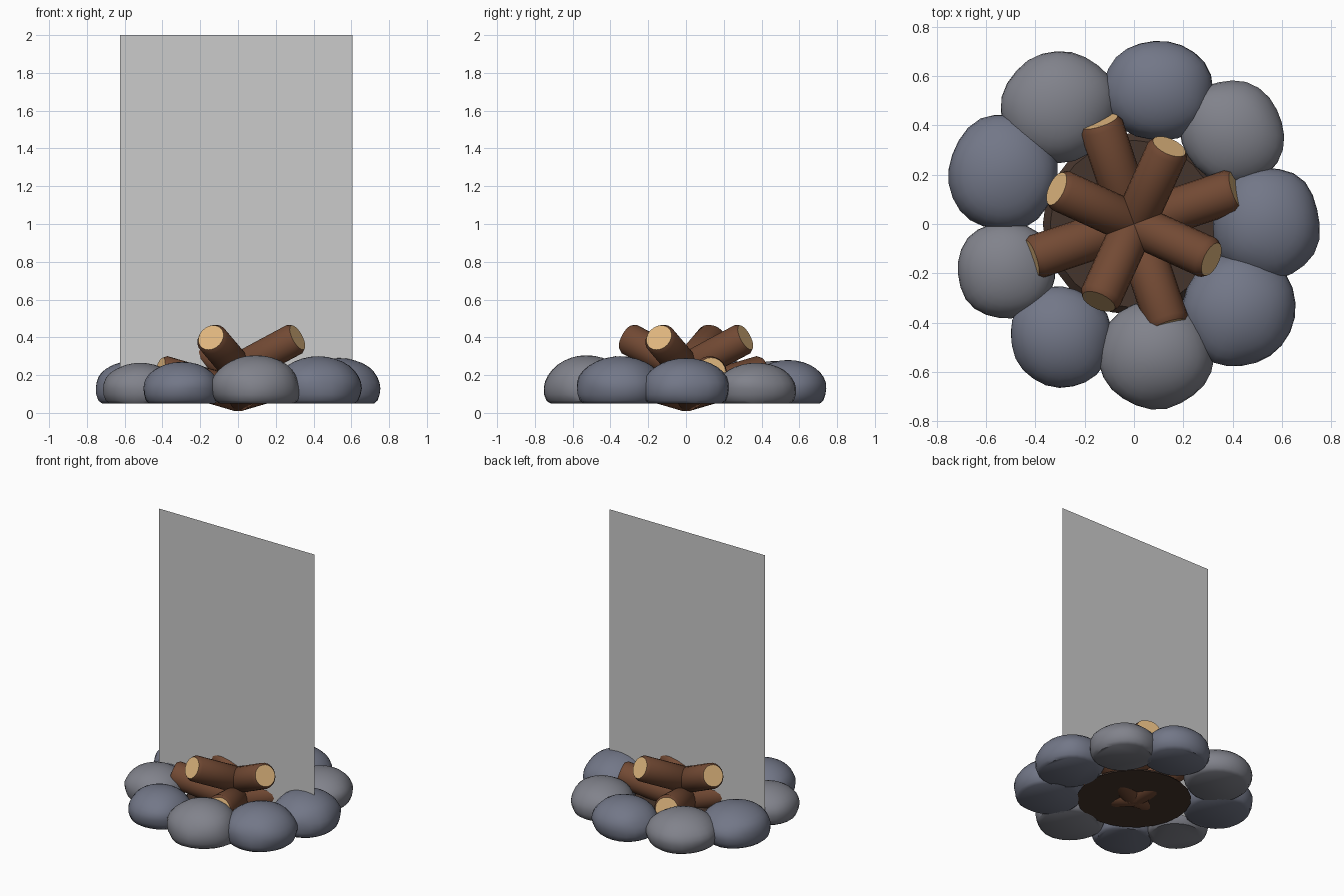
import bpy, bmesh, math, random
from mathutils import Matrix, Vector, noise

if "Cube" in bpy.data.objects:
    bpy.data.objects.remove(bpy.data.objects["Cube"])

random.seed(4)


def material(name, rgb):
    m = bpy.data.materials.new(name)
    m.diffuse_color = (*rgb, 1)
    m.use_nodes = True
    m.node_tree.nodes["Principled BSDF"].inputs["Base Color"].default_value = m.diffuse_color
    return m


STONE_BLUE = material("stone_blue", (0.17, 0.185, 0.245))
STONE_GREY = material("stone_grey", (0.22, 0.225, 0.26))
BARK = material("bark", (0.17, 0.068, 0.034))
WOOD = material("cut_wood", (0.74, 0.47, 0.21))
EARTH = material("earth", (0.06, 0.035, 0.025))


def make(name, bm, mats, smooth=40):
    me = bpy.data.meshes.new(name)
    bmesh.ops.recalc_face_normals(bm, faces=bm.faces)
    bm.to_mesh(me)
    bm.free()
    ob = bpy.data.objects.new(name, me)
    bpy.context.collection.objects.link(ob)
    for m in mats:
        me.materials.append(m)
    if smooth:
        bpy.ops.object.select_all(action='DESELECT')
        ob.select_set(True)
        bpy.context.view_layer.objects.active = ob
        bpy.ops.object.shade_smooth_by_angle(angle=math.radians(smooth))
    return ob


# Stones: rounded boulders with a flat underside
BASE = 0.05


def stone(name, ang, dist, rad, tan, top, mat):
    bm = bmesh.new()
    bmesh.ops.create_uvsphere(bm, u_segments=24, v_segments=16, radius=1)
    a = math.radians(ang)
    mid = 0.13
    seed = Vector((random.random(), random.random(), random.random())) * 20
    for v in bm.verts:
        k = 1 + 0.06 * noise.noise(v.co * 1.3 + seed)
        x, y, z = v.co * k
        if z > 0:
            z = mid + v.co.z * (top - mid)
        else:
            z = max(BASE, mid + z * 0.17)
        v.co = (x * rad, y * tan, z)
    # merge the clamped underside into one flat face
    low = [f for f in bm.faces if all(v.co.z < BASE + 1e-5 for v in f.verts)]
    bmesh.ops.dissolve_faces(bm, faces=low)
    bm.transform(Matrix.Rotation(a, 4, 'Z') @ Matrix.Translation((dist, 0, 0)))
    make(name, bm, [mat])


# angle, distance, radial half size, tangential half size, top height
STONES = [
    (0, 0.535, 0.22, 0.235, 0.29), (43, 0.545, 0.205, 0.22, 0.265),
    (79.5, 0.55, 0.205, 0.225, 0.28), (123, 0.565, 0.22, 0.235, 0.275),
    (159, 0.57, 0.225, 0.24, 0.28), (200, 0.55, 0.20, 0.20, 0.265),
    (237, 0.545, 0.20, 0.21, 0.27), (280, 0.535, 0.22, 0.235, 0.305),
    (320.5, 0.55, 0.225, 0.24, 0.30)]
for i, s in enumerate(STONES):
    stone(f"stone_{i + 1}", *s, STONE_GREY if i % 2 else STONE_BLUE)


# Logs: bark tubes with a bevelled rim and pale cut ends
def log(name, ang, tilt, z0, end, start, r):
    bm = bmesh.new()
    L = end - start
    b = 0.022
    rings = []
    for t, rr in [(0, r - 0.016), (b, r), (L - b, r), (L, r - 0.014)]:
        rings.append([bm.verts.new((start + t, rr * math.cos(j * math.tau / 20),
                                    rr * math.sin(j * math.tau / 20))) for j in range(20)])
    for p, q in zip(rings, rings[1:]):
        for j in range(20):
            k = (j + 1) % 20
            bm.faces.new((p[j], p[k], q[k], q[j]))
    for ring in (rings[0], rings[-1]):
        bm.faces.new(ring).material_index = 1
    bm.transform(Matrix.Translation((0, 0, z0)) @ Matrix.Rotation(math.radians(ang), 4, 'Z')
                 @ Matrix.Rotation(-math.radians(tilt), 4, 'Y'))
    make(name, bm, [BARK, WOOD])


for i in range(4):
    log(f"lower_log_{i + 1}", 18.5 + 90 * i, 15.5, 0.098, 0.455, -0.03, 0.09)
    log(f"upper_log_{i + 1}", 65.5 + 90 * i, 26, 0.23, 0.385, -0.06, 0.086)

# Bed of earth inside the ring
bm = bmesh.new()
bmesh.ops.create_cone(bm, cap_ends=True, segments=24, radius1=0.37, radius2=0.34, depth=0.03)
bm.transform(Matrix.Translation((0, 0, 0.067)))
make("fire_bed", bm, [EARTH])

# Upright flat sheet for the flame
bm = bmesh.new()
bm.faces.new([bm.verts.new(c) for c in
              [(-0.625, 0, 0.08), (0.605, 0, 0.08), (0.605, 0, 2), (-0.625, 0, 2)]])
make("flame_sheet", bm, [], 0)
